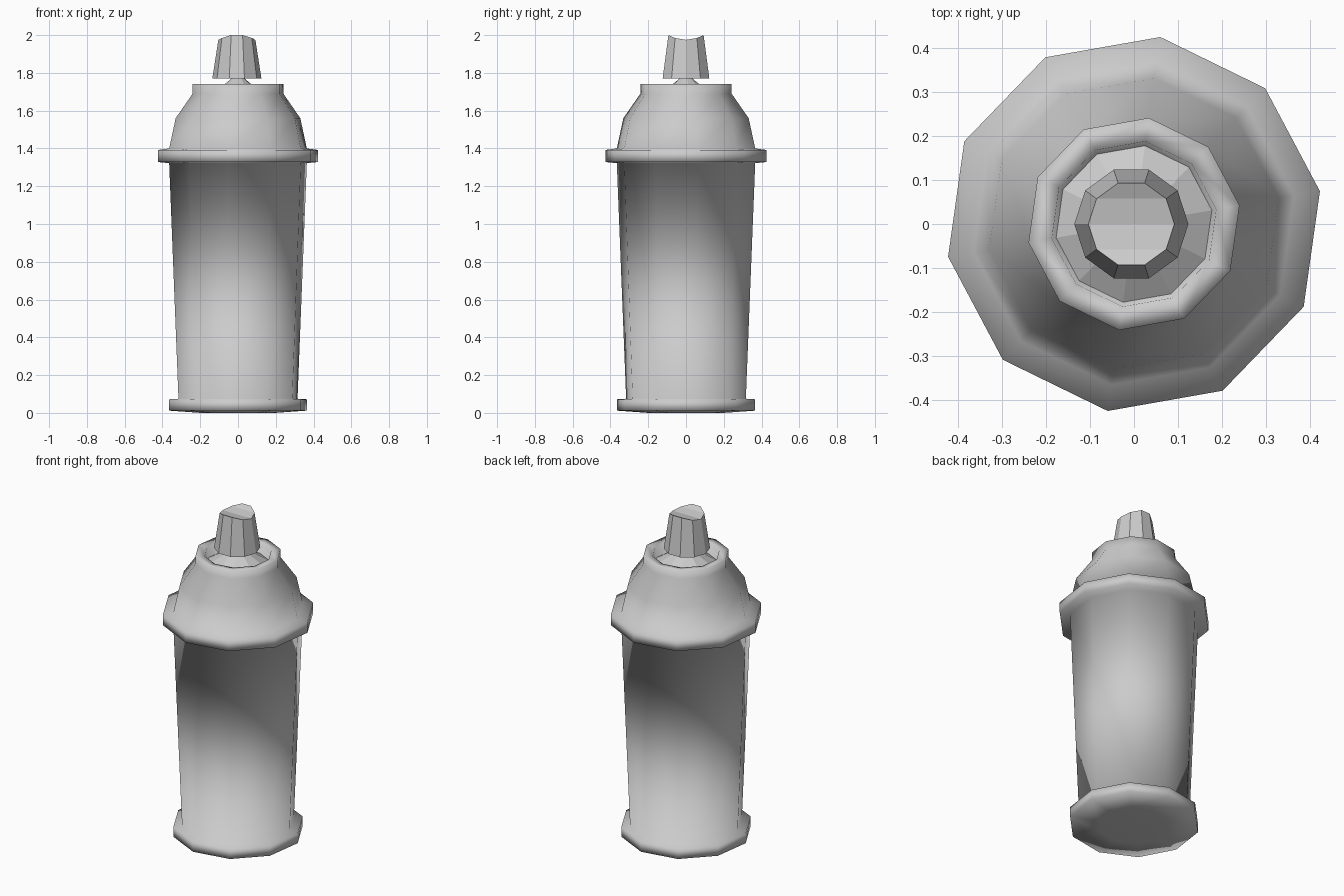
import bpy, math

if "Cube" in bpy.data.objects:
    bpy.data.objects.remove(bpy.data.objects["Cube"])

SIDES = 10


def make_object(name, verts, faces, smooth):
    mesh = bpy.data.meshes.new(name)
    mesh.from_pydata(verts, [], faces)
    mesh.update()
    for p in mesh.polygons:
        p.use_smooth = smooth
    obj = bpy.data.objects.new(name, mesh)
    bpy.context.collection.objects.link(obj)
    return obj


def ring(r, z, offset=0.0, cx=0.0):
    return [(cx + r * math.cos(offset + math.tau * i / SIDES),
             r * math.sin(offset + math.tau * i / SIDES), z) for i in range(SIDES)]


def bridge(k):
    # quads between ring k and ring k + 1
    a, b = k * SIDES, (k + 1) * SIDES
    return [(a + i, a + (i + 1) % SIDES, b + (i + 1) % SIDES, b + i) for i in range(SIDES)]


def lathe(name, profile, offset, smooth):
    verts, faces = [], []
    for r, z in profile:
        verts += ring(r, z, offset)
    for k in range(len(profile) - 1):
        faces += bridge(k)
    n = len(verts)
    faces.append(tuple(range(SIDES))[::-1])
    faces.append(tuple(range(n - SIDES, n)))
    return make_object(name, verts, faces, smooth)


TWIST = math.radians(10)

# Can: base, tapered wall, flange, shoulder and rim with a sunken top
lathe("can_body", [
    (0.20, 0.0), (0.37, 0.012), (0.37, 0.072), (0.32, 0.075),
    (0.37, 1.322), (0.43, 1.328), (0.43, 1.392), (0.37, 1.40),
    (0.335, 1.56), (0.244, 1.69), (0.244, 1.74), (0.19, 1.735), (0.18, 1.675),
], TWIST, True)

# Valve cone rising from the sunken top
lathe("valve_cone", [(0.18, 1.675), (0.065, 1.745), (0.03, 1.775)], TWIST, False)

# Spray nozzle with a finger groove across the top
verts = ring(0.13, 1.77, 0, -0.006)
for x, y, z in ring(0.098, 0, 0, -0.006):
    t = abs(y) / 0.098
    verts.append((x, y, 1.975 + 0.025 * t * t / 0.905))
faces = bridge(0) + [tuple(range(SIDES))[::-1]]
T = SIDES
# strips run along x, pairing left and right vertices of equal y
faces += [(T + 1, T + 2, T + 3, T + 4), (T + 0, T + 1, T + 4, T + 5),
          (T + 9, T + 0, T + 5, T + 6), (T + 8, T + 9, T + 6, T + 7)]
make_object("spray_nozzle", verts, faces, False)
